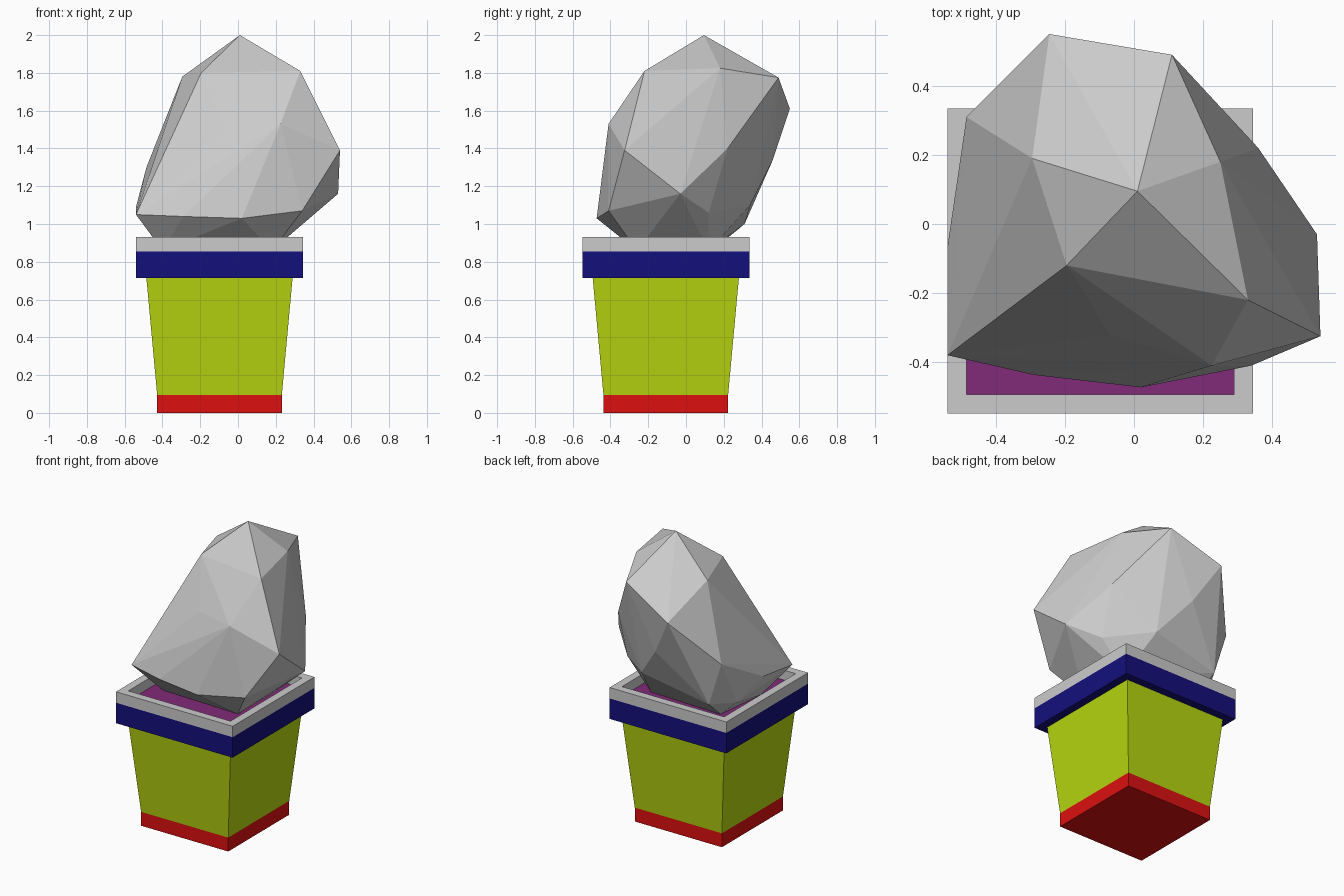
import bpy, bmesh
from mathutils import Vector

if "Cube" in bpy.data.objects:
    bpy.data.objects.remove(bpy.data.objects["Cube"])

CX, CY = -0.098, -0.107          # pot axis


def material(name, rgb):
    m = bpy.data.materials.new(name)
    m.diffuse_color = (*rgb, 1)
    m.use_nodes = True
    m.node_tree.nodes["Principled BSDF"].inputs["Base Color"].default_value = m.diffuse_color
    return m


def finish(name, bm, mat=None):
    bmesh.ops.recalc_face_normals(bm, faces=bm.faces)
    me = bpy.data.meshes.new(name)
    bm.to_mesh(me)
    bm.free()
    ob = bpy.data.objects.new(name, me)
    bpy.context.collection.objects.link(ob)
    if mat:
        me.materials.append(mat)
    return ob


def square_loft(name, profile, mat=None, ring=False):
    """Sweep (half width, z) points round a square; ring closes the profile, else caps."""
    bm = bmesh.new()
    loops = [[bm.verts.new((CX + sx * h, CY + sy * h, z))
              for sx, sy in ((-1, -1), (1, -1), (1, 1), (-1, 1))] for h, z in profile]
    pairs = list(zip(loops, loops[1:]))
    if ring:
        pairs.append((loops[-1], loops[0]))
    else:
        bm.faces.new(loops[0])
        bm.faces.new(loops[-1])
    for a, b in pairs:
        for i in range(4):
            j = (i + 1) % 4
            bm.faces.new((a[i], a[j], b[j], b[i]))
    return finish(name, bm, mat)


red = material("red", (0.72, 0.005, 0.005))
lime = material("lime", (0.48, 0.68, 0.005))
navy = material("navy", (0.007, 0.005, 0.2))
purple = material("purple", (0.22, 0.023, 0.19))

# Planter
square_loft("pot_base", [(0.33, 0), (0.33, 0.095)], red)
square_loft("pot_body", [(0.33, 0.095), (0.387, 0.715)], lime)
square_loft("rim_band", [(0.387, 0.715), (0.442, 0.715), (0.442, 0.855), (0.387, 0.855)], navy, True)
square_loft("rim_top", [(0.387, 0.855), (0.442, 0.855), (0.442, 0.93), (0.387, 0.93)], None, True)
square_loft("soil", [(0.387, 0.84), (0.387, 0.862)], purple)

# Faceted shrub: hull of its corner points
corners = [
    (0.01, 0.095, 2.0), (0.33, -0.22, 1.81), (-0.195, -0.12, 1.80), (-0.295, 0.19, 1.78),
    (0.11, 0.49, 1.775), (-0.245, 0.55, 1.61), (0.225, -0.41, 1.53), (-0.07, -0.32, 1.52),
    (-0.365, -0.24, 1.40), (0.36, 0.22, 1.40), (0.54, -0.325, 1.39), (-0.09, 0.46, 1.34),
    (-0.485, 0.31, 1.30), (0.53, -0.03, 1.16), (0.10, 0.34, 1.10), (-0.54, -0.065, 1.09),
    (0.34, -0.41, 1.07), (0.36, 0.12, 1.06), (-0.54, -0.38, 1.05), (-0.29, -0.437, 1.04),
    (0.02, -0.473, 1.03), (-0.39, 0.31, 1.0), (-0.48, 0.13, 0.97),
    (-0.40, -0.24, 0.86), (0.18, -0.26, 0.86), (0.18, 0.12, 0.86), (-0.36, 0.14, 0.86),
]
bm = bmesh.new()
for p in corners:
    bm.verts.new(p)
# The notch behind the peak: hulled while raised, then sunk to its real place
notch = bm.verts.new((0.24, 0.24, 1.93))
hull = bmesh.ops.convex_hull(bm, input=bm.verts[:])
loose = [v for v in bm.verts if not v.link_faces]
bmesh.ops.delete(bm, geom=loose, context='VERTS')
notch.co = Vector((0.25, 0.18, 1.825))
finish("shrub", bm)
